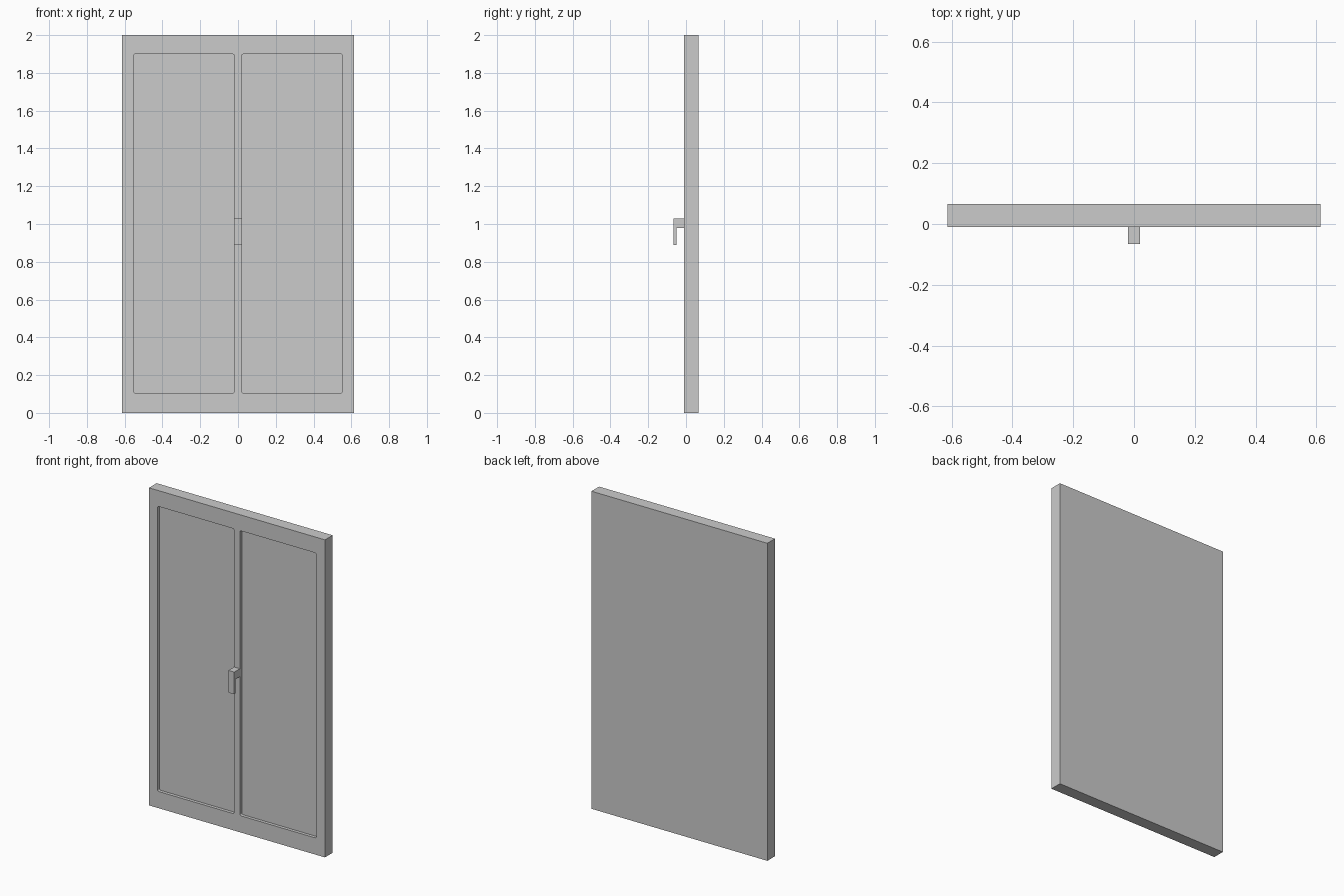
import bpy, bmesh

if "Cube" in bpy.data.objects:
    bpy.data.objects.remove(bpy.data.objects["Cube"])

HALF_W, HEIGHT = 0.613, 2.0
FRONT, BACK = -0.01, 0.066


def box(name, lo, hi):
    bm = bmesh.new()
    bmesh.ops.create_cube(bm, size=1)
    for v in bm.verts:
        for i in range(3):
            v.co[i] = hi[i] if v.co[i] > 0 else lo[i]
    return finish(name, bm)


def finish(name, bm):
    bmesh.ops.recalc_face_normals(bm, faces=bm.faces)
    mesh = bpy.data.meshes.new(name)
    bm.to_mesh(mesh)
    bm.free()
    obj = bpy.data.objects.new(name, mesh)
    bpy.context.collection.objects.link(obj)
    return obj


# Door slab
door = box("door_slab", (-HALF_W, FRONT, 0), (HALF_W, BACK, HEIGHT))

# Two shallow front panels with slightly rounded corners
for side, label in ((-1, "left"), (1, "right")):
    x0, x1 = sorted((side * 0.02, side * 0.553))
    cutter = box(label + "_panel_cutter", (x0, FRONT - 0.05, 0.105), (x1, FRONT + 0.02, 1.9))
    bm = bmesh.new()
    bm.from_mesh(cutter.data)
    edges = [e for e in bm.edges if abs(e.verts[0].co.y - e.verts[1].co.y) > 0.01]
    bmesh.ops.bevel(bm, geom=edges, offset=0.01, segments=4, profile=0.5, affect='EDGES')
    bm.to_mesh(cutter.data)
    bm.free()
    cutter.hide_render = True
    cutter.hide_viewport = True
    cut = door.modifiers.new(label + "_panel", 'BOOLEAN')
    cut.operation = 'DIFFERENCE'
    cut.solver = 'EXACT'
    cut.object = cutter

# Handle: hooked side profile (y, z) extruded across x
profile = [(FRONT, 1.03), (-0.066, 1.03), (-0.066, 0.89),
           (-0.051, 0.89), (-0.051, 0.98), (FRONT, 0.98)]
bm = bmesh.new()
face = bm.faces.new([bm.verts.new((-0.02, y, z)) for y, z in profile])
ext = bmesh.ops.extrude_face_region(bm, geom=[face], use_keep_orig=True)
bmesh.ops.translate(bm, vec=(0.04, 0, 0),
                    verts=[g for g in ext["geom"] if isinstance(g, bmesh.types.BMVert)])
finish("handle", bm)
